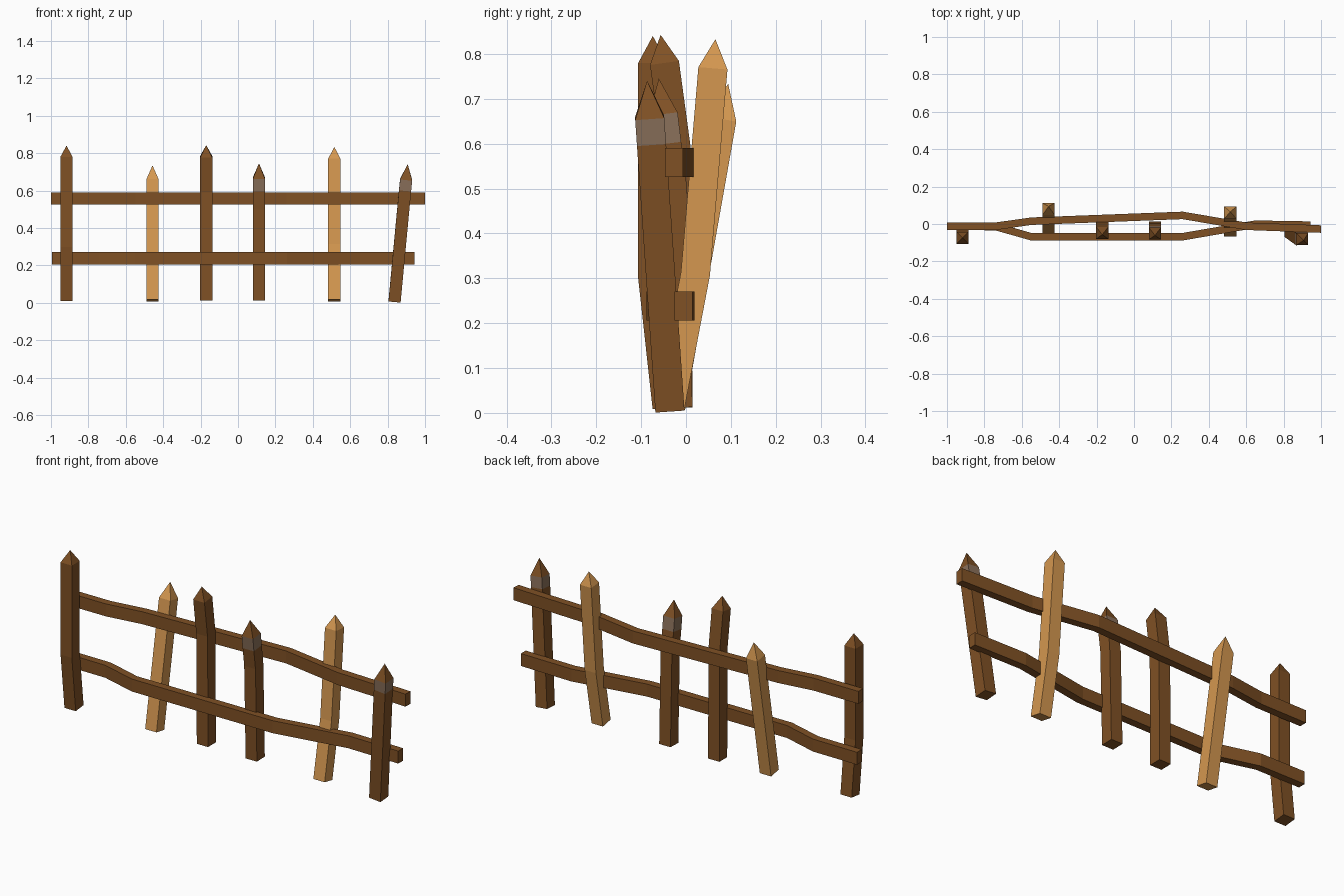
import bpy, bmesh
from mathutils import Vector

if "Cube" in bpy.data.objects:
    bpy.data.objects.remove(bpy.data.objects["Cube"])


def material(name, rgb):
    m = bpy.data.materials.new(name)
    m.diffuse_color = (*rgb, 1)
    m.use_nodes = True
    m.node_tree.nodes["Principled BSDF"].inputs["Base Color"].default_value = m.diffuse_color
    return m


DARK = material("dark_wood", (0.215, 0.082, 0.018))
LIGHT = material("light_wood", (0.66, 0.31, 0.08))
GREY = material("weathered_band", (0.26, 0.165, 0.105))


def loft(name, path, size, side, mats, tip=0, band=None):
    """Square timber swept along path; optional pyramid tip and coloured band."""
    pts = [Vector(p) for p in path]
    a, b = size[0] / 2, size[1] / 2
    bm = bmesh.new()
    rings = []
    for i, p in enumerate(pts):
        t = (pts[min(i + 1, len(pts) - 1)] - pts[max(i - 1, 0)]).normalized()
        u = (Vector(side) - t * t.dot(Vector(side))).normalized()
        v = t.cross(u)
        rings.append([bm.verts.new(p + u * a * s + v * b * r)
                      for s, r in ((-1, -1), (1, -1), (1, 1), (-1, 1))])
    for n, (r0, r1) in enumerate(zip(rings, rings[1:])):
        for k in range(4):
            j = (k + 1) % 4
            f = bm.faces.new((r0[k], r0[j], r1[j], r1[k]))
            f.material_index = 1 if n == band else 0
    bm.faces.new(rings[0][::-1])
    if tip:
        apex = bm.verts.new(pts[-1] + (pts[-1] - pts[-2]).normalized() * tip)
        for k in range(4):
            bm.faces.new((rings[-1][k], rings[-1][(k + 1) % 4], apex))
    else:
        bm.faces.new(rings[-1])
    bmesh.ops.recalc_face_normals(bm, faces=bm.faces)
    me = bpy.data.meshes.new(name)
    bm.to_mesh(me)
    bm.free()
    for m in mats:
        me.materials.append(m)
    ob = bpy.data.objects.new(name, me)
    bpy.context.collection.objects.link(ob)


# Posts: centre line points, tip height, materials, band segment
posts = [
    ([(-.917, -.042, .012), (-.917, -.074, .30), (-.917, -.074, .78)], .06, [DARK], None),
    ([(-.457, -.034, .012), (-.457, .080, .655)], .08, [LIGHT], None),
    ([(-.170, -.018, .012), (-.170, -.022, .59), (-.170, -.048, .78)], .063, [DARK], None),
    ([(.112, -.018, .012), (.112, -.030, .50), (.112, -.043, .60), (.112, -.051, .666)],
     .08, [DARK, GREY], 2),
    ([(.515, -.036, .012), (.515, .021, .31), (.515, .060, .768)], .065, [LIGHT], None),
    ([(.837, -.036, .006), (.893, -.077, .60), (.899, -.081, .658)], .083, [DARK, GREY], 1),
]
for i, (path, tip, mats, band) in enumerate(posts):
    loft(f"post_{i + 1}", path, (.065, .065), (1, 0, 0), mats, tip, band)

# Rails weaving between the posts
rails = {
    "upper_rail": (.558, [(-1, -.012), (-.74, -.012), (-.55, .015), (.26, .046),
                          (.60, -.012), (1, -.027)]),
    "lower_rail": (.238, [(-.993, -.012), (-.74, -.014), (-.55, -.068), (.26, -.068),
                          (.65, -.001), (.943, -.006)]),
}
for name, (z, xy) in rails.items():
    loft(name, [(x, y, z) for x, y in xy], (.065, .04), (0, 0, 1), [DARK])
